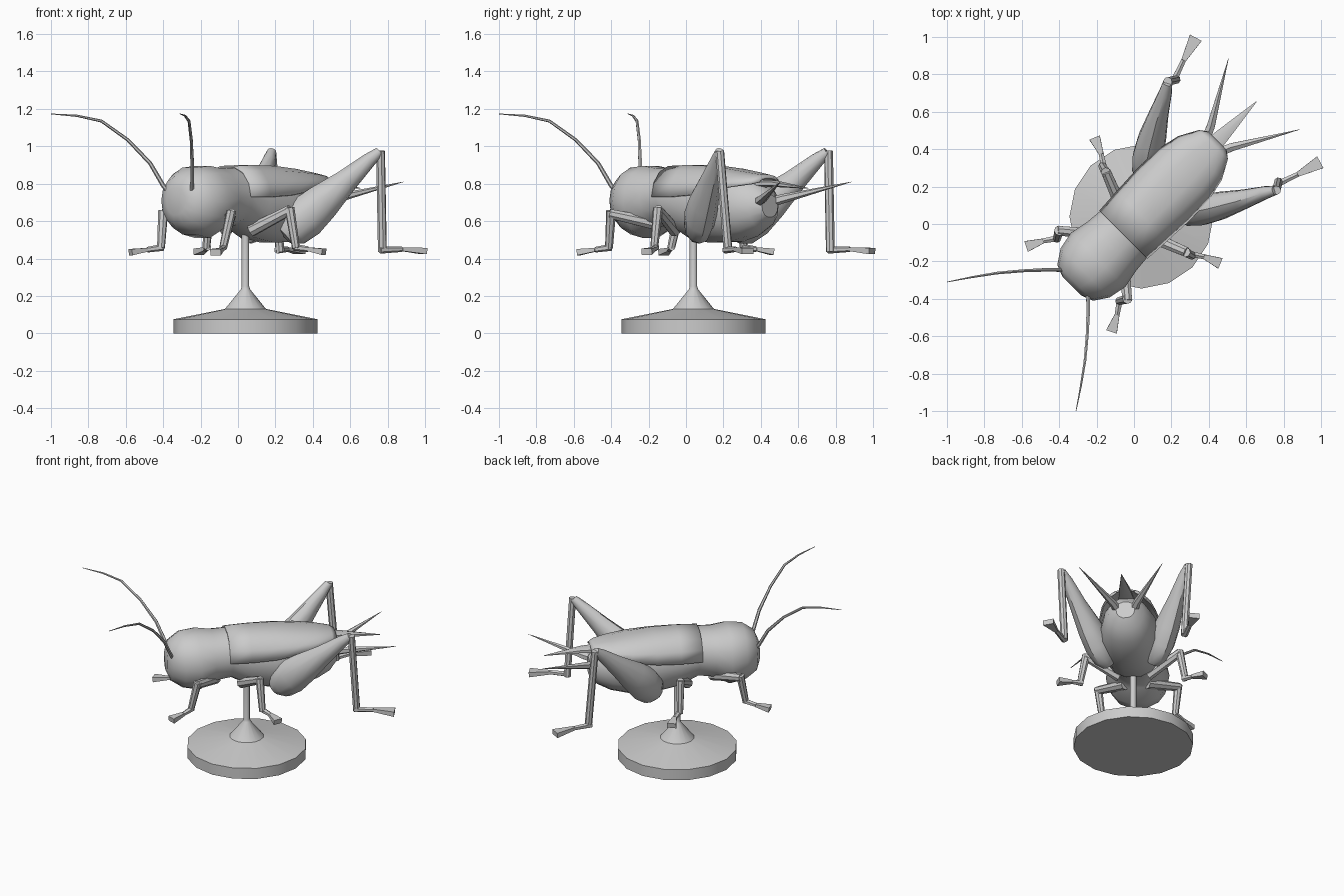
import bpy, bmesh, math
from mathutils import Vector

if "Cube" in bpy.data.objects:
    bpy.data.objects.remove(bpy.data.objects["Cube"])

grey = bpy.data.materials.new("plain_grey")
grey.diffuse_color = (0.6, 0.6, 0.6, 1)
grey.use_nodes = True
grey.node_tree.nodes["Principled BSDF"].inputs["Base Color"].default_value = grey.diffuse_color
UP = Vector((0, 0, 1))
D = math.sqrt(0.5)


def world(u, v, z):
    """u runs along the body towards the tail, v across it."""
    return Vector(((u - v) * D, (u + v) * D, z))


def loft(name, rings, closed=True, angle=40):
    """Skin a list of rings and cap both ends."""
    bm = bmesh.new()
    loops = [[bm.verts.new(p) for p in r] for r in rings]
    n = len(loops[0])
    for a, b in zip(loops, loops[1:]):
        for i in range(n if closed else n - 1):
            j = (i + 1) % n
            bm.faces.new((a[i], a[j], b[j], b[i]))
    if closed:
        bm.faces.new(loops[0])
        bm.faces.new(loops[-1])
    bmesh.ops.recalc_face_normals(bm, faces=bm.faces)
    me = bpy.data.meshes.new(name)
    bm.to_mesh(me)
    bm.free()
    me.materials.append(grey)
    ob = bpy.data.objects.new(name, me)
    bpy.context.collection.objects.link(ob)
    bpy.ops.object.select_all(action='DESELECT')
    ob.select_set(True)
    bpy.context.view_layer.objects.active = ob
    bpy.ops.object.shade_smooth_by_angle(angle=math.radians(angle))
    return ob


def tube(name, pts, radii, sides=8, mirror=True):
    """Tube along pts; radii are (across, tall). Mirrored over the body plane."""
    pts = [Vector(p) for p in pts]
    rings = []
    for i, p in enumerate(pts):
        t = (pts[min(i + 1, len(pts) - 1)] - pts[max(i - 1, 0)]).normalized()
        side = t.cross(UP)
        side = side.normalized() if side.length > 0.02 else Vector((D, -D, 0))
        up = side.cross(t).normalized()
        a, b = radii[i] if isinstance(radii[i], tuple) else (radii[i],) * 2
        ring = []
        for k in range(sides):
            w = 2 * math.pi * (k + 0.5) / sides
            ring.append(p + side * a * math.cos(w) + up * b * math.sin(w))
        rings.append(ring)
    if not mirror:
        return loft(name, rings)
    loft(name + "_a", rings)
    loft(name + "_b", [[(q.y, q.x, q.z) for q in r] for r in rings])


# Display stand: disc, cone and rod
C = 0.04
profile = [(0.385, 0), (0.385, 0.075), (0.11, 0.13), (0.025, 0.235),
           (0.02, 0.25), (0.02, 0.56)]
loft("stand", [[(C + r * math.cos(k * math.pi / 8), C + r * math.sin(k * math.pi / 8), z)
                for k in range(16)] for r, z in profile], angle=30)

# Head, thorax and abdomen: (u, half width, bottom, top)
sections = [(-.47, .07, .63, .78), (-.445, .135, .575, .84), (-.37, .185, .525, .89),
            (-.27, .205, .505, .90), (-.17, .185, .56, .885), (-.06, .175, .575, .89),
            (.06, .18, .51, .895), (.22, .19, .48, .89), (.38, .185, .485, .87),
            (.50, .155, .515, .84), (.585, .115, .56, .80), (.635, .06, .62, .74)]
rings = []
for u, w, lo, hi in sections:
    ring = []
    for k in range(14):
        c, s = math.cos(k * math.pi / 7), math.sin(k * math.pi / 7)
        c = math.copysign(abs(c) ** 0.85, c)
        ring.append(world(u, w * c, (lo + hi) / 2 + (hi - lo) / 2 * s))
    rings.append(ring)
loft("body", rings)

# Folded wing cover: (u, half width, side edge, top)
wing = [(-.08, .182, .73, .90), (.06, .19, .73, .905), (.22, .198, .74, .90),
        (.38, .192, .765, .883), (.50, .165, .785, .865), (.60, .11, .80, .85),
        (.63, .07, .81, .835)]
rings = []
for u, w, lo, hi in wing:
    rings.append([world(u, w * f, lo + (hi - lo) * g) for f, g in
                  ((-1, 0), (-.9, .45), (-.65, .8), (-.3, .97), (.3, .97),
                   (.65, .8), (.9, .45), (1, 0))])
cover = loft("wing_cover", rings, closed=False)
solid = cover.modifiers.new("thickness", 'SOLIDIFY')
solid.thickness = 0.01

# Pointed hind wing tips and tail feelers
tube("wing_tip", [world(.55, 0, .80), world(.68, 0, .80), world(.926, 0, .775)],
     [(.06, .02), (.042, .018), (.002, .002)], 6, mirror=False)
tube("tail_feeler", [(.40, .36, .685), (.52, .41, .72), (.885, .505, .81)],
     [.03, .025, .001], 6)

# Antennae
tube("antenna", [(-.36, -.245, .74), (-.40, -.245, .79), (-.47, -.245, .91), (-.59, -.25, 1.035),
                 (-.73, -.262, 1.135), (-.86, -.283, 1.163), (-1, -.31, 1.173)],
     [.012, .012, .011, .009, .008, .006, .002], 6)


def foot(name, ankle, mid, end, size):
    """Short ankle joint followed by a flared toe."""
    tube(name + "_ankle", [ankle, mid], [.019, .015], 6)
    tube(name + "_toe", [mid, end], [(.018, .014), (size, .024)], 4)


# Hind legs with heavy thighs
tube("hind_thigh", [(.25, .05, .52), (.29, .06, .555), (.36, .075, .62), (.45, .095, .70),
                    (.58, .13, .815), (.70, .167, .925), (.755, .18, .97)],
     [(.04, .05), (.07, .10), (.085, .115), (.078, .10), (.055, .065),
      (.036, .04), (.026, .026)], 10)
tube("hind_shin", [(.762, .18, .975), (.772, .225, .435)], [.024, .024])
foot("hind", (.76, .21, .445), (.875, .265, .45), (.995, .33, .44), .05)

# Middle and front legs
tube("middle_thigh", [(.07, -.06, .55), (.28, -.15, .66)], [.035, .028])
tube("middle_shin", [(.275, -.15, .67), (.31, -.17, .455)], [.027, .021])
foot("middle", (.30, -.16, .46), (.375, -.175, .45), (.46, -.21, .436), .042)
tube("front_thigh", [(-.16, -.06, .585), (-.41, -.035, .64)], [.035, .027])
tube("front_shin", [(-.40, -.035, .655), (-.412, -.08, .455)], [.027, .021])
foot("front", (-.40, -.075, .46), (-.485, -.09, .447), (-.575, -.12, .434), .042)
